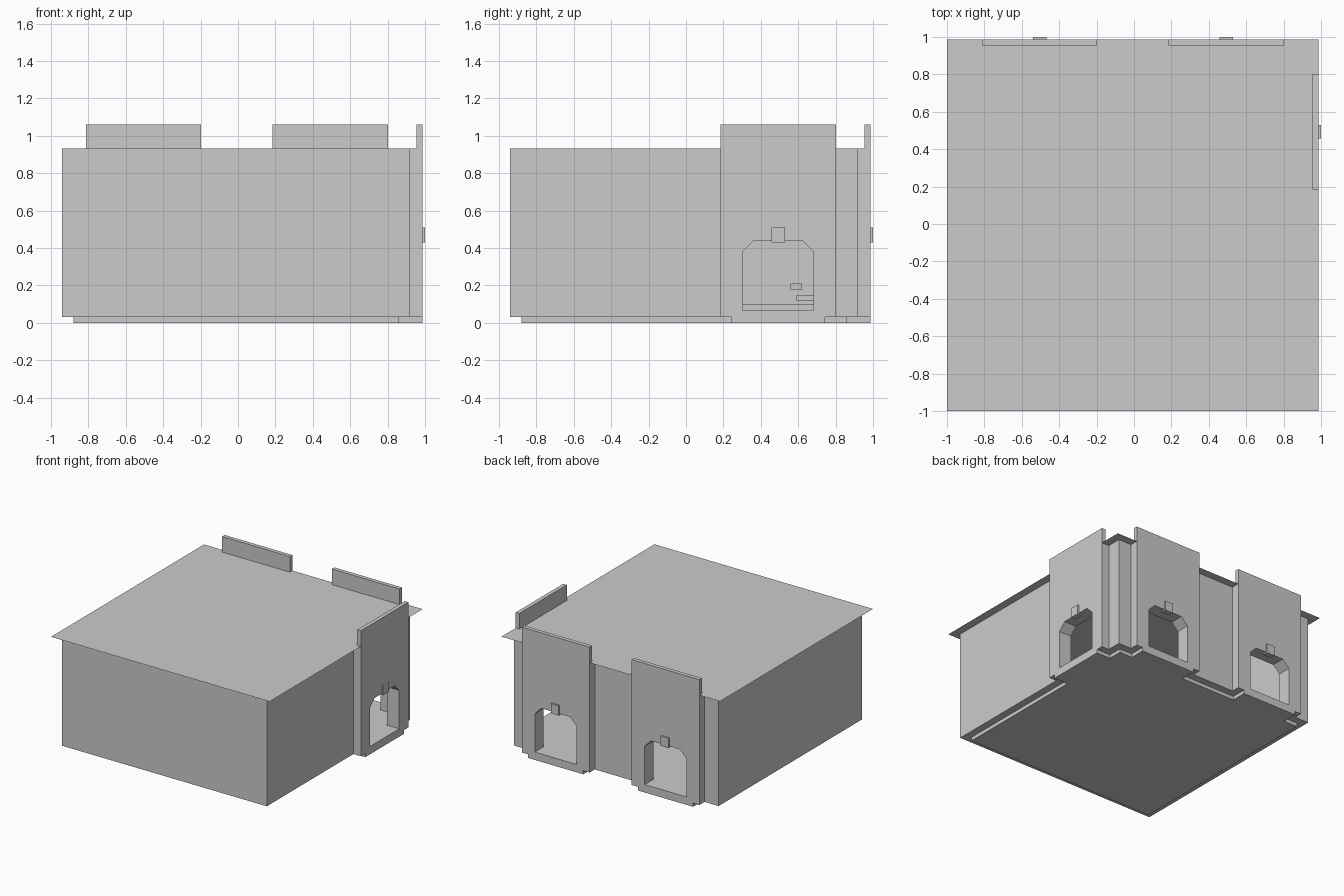
import bpy
import bmesh
from math import radians
from mathutils import Matrix, Vector

old = bpy.data.objects.get("Cube")
if old:
    bpy.data.objects.remove(old, do_unlink=True)

# Single plain grey
grey = bpy.data.materials.new("plain_grey")
grey.use_nodes = True
colour = (0.6, 0.6, 0.6, 1)
grey.diffuse_color = colour
grey.node_tree.nodes["Principled BSDF"].inputs["Base Color"].default_value = colour


def add_object(name, bm, place=None):
    if place:
        bm.transform(place)
    mesh = bpy.data.meshes.new(name)
    bm.to_mesh(mesh)
    bm.free()
    mesh.materials.append(grey)
    obj = bpy.data.objects.new(name, mesh)
    bpy.context.collection.objects.link(obj)
    return obj


def prism(name, points, direction, place=None):
    """Extrude a closed outline along a direction."""
    bm = bmesh.new()
    face = bm.faces.new([bm.verts.new(p) for p in points])
    new = bmesh.ops.extrude_face_region(bm, geom=[face])["geom"]
    bmesh.ops.translate(bm, vec=Vector(direction),
                        verts=[g for g in new if isinstance(g, bmesh.types.BMVert)])
    bmesh.ops.recalc_face_normals(bm, faces=bm.faces)
    return add_object(name, bm, place)


def box(name, x, y, z, place=None):
    outline = [(x[0], y[0], z[0]), (x[1], y[0], z[0]),
               (x[1], y[1], z[0]), (x[0], y[1], z[0])]
    return prism(name, outline, (0, 0, z[1] - z[0]), place)


def cut(obj, cutters):
    """Subtract the cutters and bake the result."""
    for cutter in cutters:
        mod = obj.modifiers.new("cut", "BOOLEAN")
        mod.operation = "DIFFERENCE"
        mod.solver = "EXACT"
        mod.object = cutter
    graph = bpy.context.evaluated_depsgraph_get()
    baked = bpy.data.meshes.new_from_object(obj.evaluated_get(graph))
    obj.modifiers.clear()
    obj.data = baked


WALL, FACE, TIP = 0.92, 0.987, 1.0     # outward distances of wall, panel, keystone
FLOOR, SILL, ROOF, TOP = 0.03, 0.065, 0.932, 1.06
HALF = 0.308                           # half width of a gate panel

# Room shell on a recessed base, under a thin overhanging roof
body = box("walls", (-0.94, WALL), (-0.94, WALL), (FLOOR, ROOF))
box("recessed_base", (-0.88, 0.86), (-0.88, 0.86), (0, FLOOR))
roof = bmesh.new()
roof.faces.new([roof.verts.new((x, y, ROOF)) for x, y in
                ((-1, -1), (FACE, -1), (FACE, FACE), (-1, FACE))])
add_object("roof", roof)

# Gate panels: two on the back, one on the right side
turn = Matrix.Rotation(radians(-90), 4, "Z")
gates = {
    "back_left": Matrix.Translation((0.493, 0, 0)),
    "back_right": Matrix.Translation((-0.505, 0, 0)),
    "side": Matrix.Translation((0, 0.493, 0)) @ turn,
}
cutters = [box("room_cutter", (-0.89, 0.875), (-0.89, 0.875), (SILL, 1.2))]
for name, place in gates.items():
    # Panel is thick below the roof and thin above it
    section = [(WALL, FLOOR), (FACE, FLOOR), (FACE, TOP),
               (0.954, TOP), (0.954, ROOF), (WALL, ROOF)]
    panel = prism(name + "_gate_panel", [(-HALF, v, z) for v, z in section],
                  (2 * HALF, 0, 0), place)
    # Doorway with chamfered top corners
    arch = [(-0.19, SILL), (0.19, SILL), (0.19, 0.38),
            (0.13, 0.44), (-0.13, 0.44), (-0.19, 0.38)]
    door = prism(name + "_door_cutter", [(u, 0.8, z) for u, z in arch],
                 (0, 0.4, 0), place)
    cut(panel, [door])
    cutters.append(door)
    box(name + "_gate_foot", (-0.25, 0.25), (0.86, FACE), (0, FLOOR), place)
    box(name + "_keystone", (-0.036, 0.036), (0.955, TIP), (0.43, 0.51), place)

cut(body, cutters)
for cutter in cutters:
    bpy.data.objects.remove(cutter, do_unlink=True)

# Small details on the far inner wall
box("inner_skirting", (-0.89, -0.86), (-0.89, 0.875), (SILL, 0.1))
box("upper_ledge", (-0.89, -0.87), (0.56, 0.62), (0.175, 0.21))
box("lower_ledge", (-0.89, -0.87), (0.59, 0.7), (0.12, 0.15))
